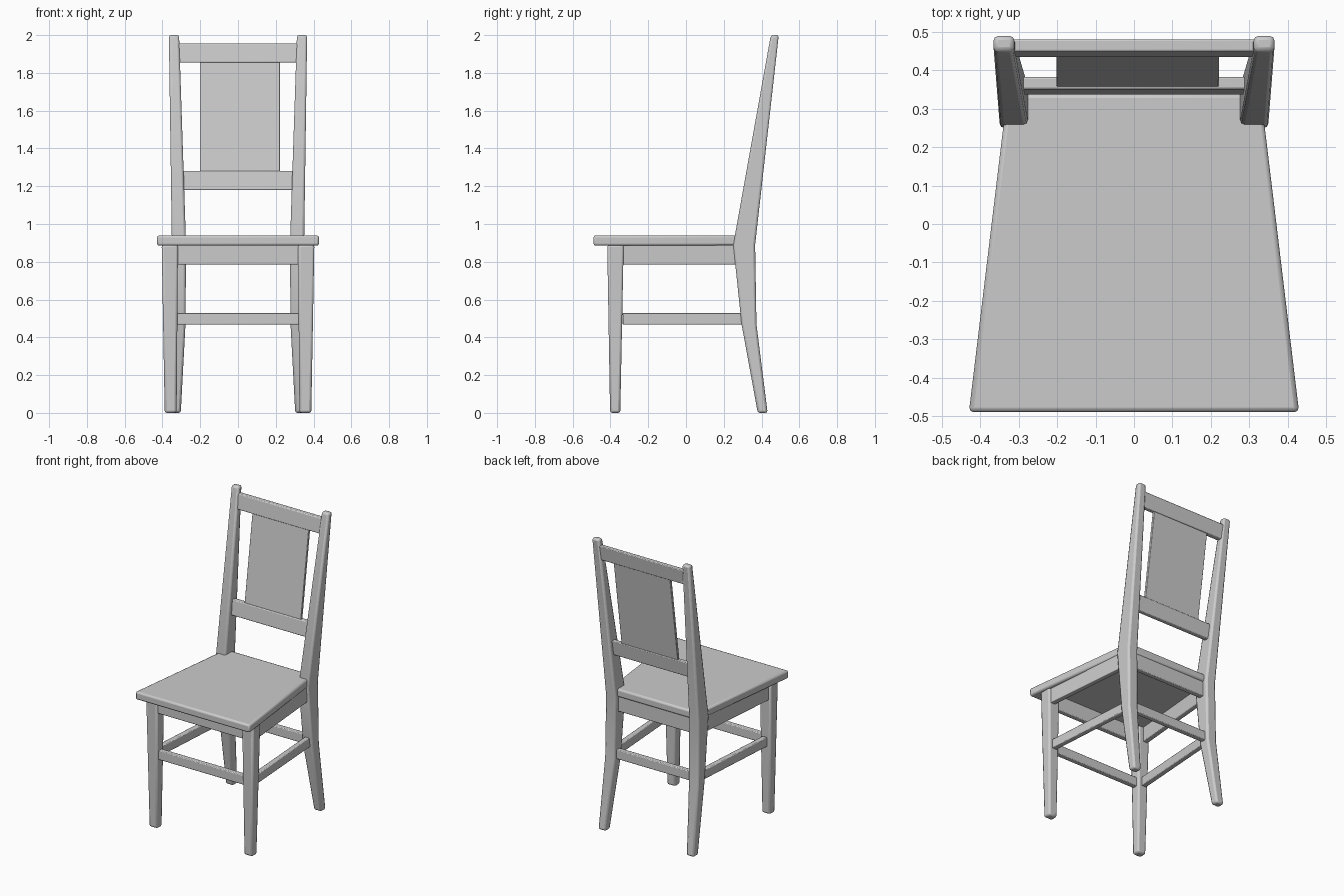
import bpy
from mathutils import Vector

if "Cube" in bpy.data.objects:
    bpy.data.objects.remove(bpy.data.objects["Cube"])


def loft(name, sections, bevel=0.01, mirror=False):
    """Skin a stack of four-cornered rings, cap the ends and soften the edges."""
    verts = [p for ring in sections for p in ring]
    n = len(sections)
    faces = [(3, 2, 1, 0), tuple(range(4 * n - 4, 4 * n))]
    for s in range(n - 1):
        for i in range(4):
            j = (i + 1) % 4
            faces.append((4 * s + i, 4 * s + j, 4 * s + 4 + j, 4 * s + 4 + i))
    mesh = bpy.data.meshes.new(name)
    mesh.from_pydata(verts, [], faces)
    ob = bpy.data.objects.new(name, mesh)
    bpy.context.collection.objects.link(ob)
    if bevel:
        b = ob.modifiers.new("soft_edges", 'BEVEL')
        b.width, b.segments = bevel, 2
        b.limit_method, b.angle_limit = 'ANGLE', 0.6
    if mirror:
        m = ob.modifiers.new("mirror", 'MIRROR')
        m.use_mirror_merge = False
    bpy.context.view_layer.objects.active = ob
    ob.select_set(True)
    bpy.ops.object.shade_smooth_by_angle(angle=0.6)
    ob.select_set(False)
    return ob


def rect(x0, x1, y0, y1, z):
    return [(x0, y0, z), (x1, y0, z), (x1, y1, z), (x0, y1, z)]


def bar(name, a, b, z0, z1, thick, bevel=0.005, mirror=False):
    """Upright board running from plan point a to plan point b."""
    a, b = Vector(a), Vector(b)
    d = (b - a).normalized() * thick / 2
    side = Vector((-d.y, d.x))
    plan = [a - side, b - side, b + side, a + side]
    return loft(name, [[(p.x, p.y, z) for p in plan] for z in (z0, z1)],
                bevel, mirror)


def back_y(z):
    """Centre line of the reclined back."""
    return 0.360 + (z - 1.23) * 0.145


def back_board(name, x0, x1, z0, z1, thick, bevel=0.005):
    t = thick / 2
    return loft(name, [rect(x0, x1, back_y(z) - t, back_y(z) + t, z)
                       for z in (z0, z1)], bevel)


# Tapered seat, its back tucked between the posts
loft("seat", [[(-0.43, -0.49, z), (0.43, -0.49, z), (0.33, 0.34, z), (-0.33, 0.34, z)]
              for z in (0.885, 0.94)], 0.012)

# Front legs
loft("front_leg", [rect(0.325, 0.388, -0.402, -0.348, 0),
                   rect(0.318, 0.404, -0.417, -0.330, 0.89)], 0.012, True)

# Bent rear legs rising into back posts
loft("back_post", [rect(0.303, 0.360, 0.380, 0.432, 0),
                   rect(0.278, 0.352, 0.294, 0.373, 0.47),
                   rect(0.275, 0.350, 0.250, 0.366, 0.89),
                   rect(0.312, 0.366, 0.449, 0.491, 2.0)], 0.012, True)

# Back rails and the central panel
back_board("lower_back_rail", -0.31, 0.31, 1.18, 1.28, 0.032)
back_board("upper_back_rail", -0.33, 0.33, 1.855, 1.955, 0.032)
back_board("back_panel", -0.202, 0.222, 1.26, 1.88, 0.018, 0.003)

# Apron under the seat
bar("front_apron", (-0.34, -0.385), (0.34, -0.385), 0.785, 0.89, 0.035)
bar("back_apron", (-0.30, 0.315), (0.30, 0.315), 0.785, 0.89, 0.035)
bar("side_apron", (0.373, -0.345), (0.318, 0.29), 0.785, 0.89, 0.035, mirror=True)

# Stretchers between the legs
bar("front_stretcher", (-0.34, -0.375), (0.34, -0.375), 0.467, 0.53, 0.035)
bar("back_stretcher", (-0.30, 0.330), (0.30, 0.330), 0.467, 0.53, 0.035)
bar("side_stretcher", (0.360, -0.335), (0.316, 0.31), 0.467, 0.53, 0.035, mirror=True)
